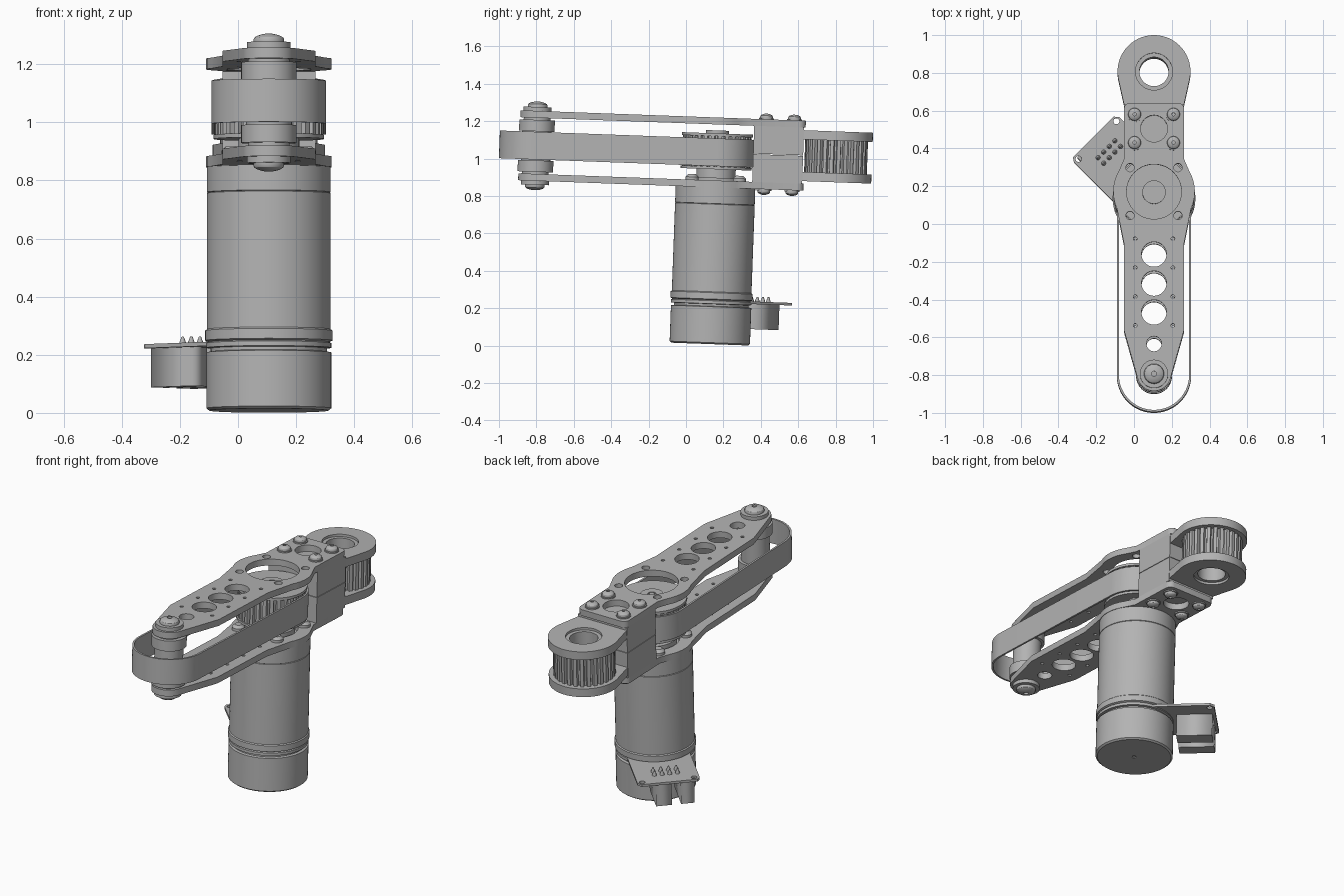
import bpy
import bmesh
from math import sin, cos, pi, radians, sqrt
from mathutils import Matrix, Vector

default_cube = bpy.data.objects.get("Cube")
if default_cube:
    bpy.data.objects.remove(default_cube, do_unlink=True)

# One grey for the whole machine
grey = bpy.data.materials.new("machine grey")
grey.use_nodes = True
colour = (0.45, 0.45, 0.45, 1)
grey.diffuse_color = colour
grey.node_tree.nodes["Principled BSDF"].inputs["Base Color"].default_value = colour

# The whole machine leans slightly; its own origin is the motor's foot
FRAME = Matrix.Translation((0.106, 0.127, 0.008)) @ Matrix.Rotation(radians(-2.1), 4, "X")
MID = 1.025          # height of the plane between the two arm plates
TIP = -0.966         # idler axis
END = 0.638          # output pulley axis


def finish(name, bm, smooth=True):
    bmesh.ops.remove_doubles(bm, verts=bm.verts, dist=0.0001)
    bmesh.ops.recalc_face_normals(bm, faces=bm.faces)
    mesh = bpy.data.meshes.new(name)
    bm.to_mesh(mesh)
    bm.free()
    mesh.materials.append(grey)
    obj = bpy.data.objects.new(name, mesh)
    bpy.context.collection.objects.link(obj)
    obj.matrix_world = FRAME
    if smooth:
        bpy.ops.object.select_all(action="DESELECT")
        obj.select_set(True)
        bpy.context.view_layer.objects.active = obj
        bpy.ops.object.shade_smooth_by_angle(angle=radians(30))
    return obj


def arc(x, y, r, start, end, steps):
    angles = [radians(start + (end - start) * i / steps) for i in range(steps + 1)]
    return [(x + r * cos(a), y + r * sin(a)) for a in angles]


def circle(x, y, r, steps=40):
    return arc(x, y, r, 0, 360, steps)[:-1]


def prism(name, loops, low, high, smooth=True):
    """Extrude a flat outline; every loop after the first is a hole."""
    curve = bpy.data.curves.new(name, "CURVE")
    curve.dimensions = "2D"
    curve.fill_mode = "BOTH"
    curve.extrude = (high - low) / 2
    for loop in loops:
        spline = curve.splines.new("POLY")
        spline.points.add(len(loop) - 1)
        for point, (x, y) in zip(spline.points, loop):
            point.co = (x, y, 0, 1)
        spline.use_cyclic_u = True
    helper = bpy.data.objects.new("helper", curve)
    bpy.context.collection.objects.link(helper)
    bpy.context.view_layer.update()
    graph = bpy.context.evaluated_depsgraph_get()
    mesh = bpy.data.meshes.new_from_object(helper.evaluated_get(graph))
    bm = bmesh.new()
    bm.from_mesh(mesh)
    bpy.data.objects.remove(helper, do_unlink=True)
    bpy.data.curves.remove(curve)
    bpy.data.meshes.remove(mesh)
    bmesh.ops.translate(bm, verts=bm.verts, vec=(0, 0, (low + high) / 2))
    return finish(name, bm, smooth)


def lathe(name, profile, x=0, y=0, steps=64):
    """Turn a (radius, height) profile round a vertical axis."""
    bm = bmesh.new()
    verts = [bm.verts.new((r, 0, z)) for r, z in profile]
    edges = [bm.edges.new(pair) for pair in zip(verts, verts[1:])]
    bmesh.ops.spin(bm, geom=verts + edges, cent=(0, 0, 0), axis=(0, 0, 1),
                   angle=2 * pi, steps=steps, use_merge=True)
    bmesh.ops.translate(bm, verts=bm.verts, vec=(x, y, 0))
    return finish(name, bm)


def drum(name, r, low, high, x=0, y=0, steps=48):
    return lathe(name, [(0, low), (r, low), (r, high), (0, high)], x, y, steps)


def gear(r, root, teeth, y=0):
    points = []
    for i in range(teeth):
        for radius, part in ((root, 0), (r, 0.12), (r, 0.62), (root, 0.74)):
            a = 2 * pi * (i + part) / teeth
            points.append((radius * cos(a), y + radius * sin(a)))
    return points


def flip(z, side):
    return MID + side * z


def dome_screw(name, side, x, y, washer, base, r, top):
    """Washer and round head with a socket, on the outside of a plate."""
    rim = base + 0.3 * (top - base)
    shape = [(0, 0.18), (washer, 0.18), (washer, base), (r, base), (r, rim)]
    shape += [(r * cos(a), rim + (top - rim) * sin(a)) for a in (0.35, 0.7, 1.05)]
    shape += [(0.25 * r, top), (0.25 * r, top - 0.012), (0, top - 0.012)]
    lathe(name, [(radius, flip(z, side)) for radius, z in shape], x, y, 32)


# Motor with its end cap, bands and gearbox
lathe("motor", [(0, 0.004), (0.012, 0.004), (0.012, 0), (0.205, 0), (0.215, 0.008),
                (0.215, 0.2), (0.2, 0.203), (0.2, 0.214), (0.215, 0.216),
                (0.215, 0.232), (0.208, 0.236), (0.219, 0.241), (0.219, 0.275),
                (0.213, 0.28), (0.213, 0.748), (0.21, 0.75), (0.213, 0.752),
                (0.213, 0.838), (0, 0.838)], steps=96)
drum("gearbox_boss", 0.13, 0.83, 0.89)
for sx in (-1, 1):
    for sy in (-1, 1):
        lathe("gearbox_screw", [(0, 0.87), (0.035, 0.87), (0.035, 0.89),
                                (0.02, 0.905), (0, 0.905)],
              sx * 0.127, sy * 0.127, 24)


# Encoder board, reaching out diagonally behind the motor
def diagonal(u, t):
    return ((t - u) / sqrt(2), (t + u) / sqrt(2))


def board_box(name, u0, u1, t0, t1, low, high):
    loop = [diagonal(u, t) for u, t in ((u0, t0), (u1, t0), (u1, t1), (u0, t1))]
    prism(name, [loop], low, high, False)


corners = [(0.1, -0.165), (0.435, -0.165), (0.457, -0.15), (0.457, 0.155),
           (0.435, 0.175), (0.1, 0.175)]
prism("encoder_board", [[diagonal(u, t) for u, t in corners]]
      + [circle(*diagonal(0.43, t), 0.016, 20) for t in (-0.135, 0.148)], 0.222, 0.236)
board_box("wide_connector", 0.24, 0.44, -0.01, 0.076, 0.088, 0.222)
board_box("narrow_connector", 0.24, 0.44, -0.134, -0.06, 0.088, 0.222)
for u in (0.32, 0.362):
    for i in range(4):
        x, y = diagonal(u, -0.057 + 0.042 * i)
        lathe("connector_pin", [(0, 0.23), (0.013, 0.23), (0.012, 0.24),
                                (0.004, 0.262), (0, 0.262)], x, y, 12)

# Two matching arm plates
right_edge = arc(0, TIP, 0.09, -90, -12, 8)
right_edge += [(0.16, -0.73), (0.16, -0.27)]
right_edge += arc(0, 0, 0.216, -25, 30, 8)
right_edge += [(0.16, 0.17)] + arc(0.125, 0.435, 0.035, 0, 90, 6)
outline = right_edge + [(-x, y) for x, y in reversed(right_edge[1:])]
holes = [circle(0, 0, 0.145, 64), circle(0, 0.334, 0.071), circle(0, -0.806, 0.04)]
holes += [circle(0, y, 0.066) for y in (-0.332, -0.486, -0.639)]
for sx in (-1, 1):
    holes += [circle(sx * 0.127, y, 0.022, 20) for y in (-0.127, 0.127)]
    holes += [circle(sx * 0.1, -0.25 - 0.153 * i, 0.01, 12) for i in range(4)]

# Output guard outline: round end tapering into the clamp block
guard = [(-0.15, 0.3), (0.15, 0.3), (0.158, 0.46)] + arc(0, END, 0.193, -10, 190, 40)
guard += [(-0.158, 0.46)]

for side, where in ((1, "upper"), (-1, "lower")):
    def slab(name, loops, a, b):
        low, high = sorted((flip(a, side), flip(b, side)))
        return prism(where + "_" + name, loops, low, high)

    slab("arm_plate", [outline] + holes, 0.15, 0.187)
    slab("output_guard", [guard, circle(0, END, 0.098)], 0.087, 0.136)
    slab("output_bearing", [circle(0, END, 0.098), circle(0, END, 0.077)], 0.087, 0.122)
    block = [(-0.16, 0.195), (0.16, 0.195), (0.16, 0.462), (-0.16, 0.462)]
    slab("clamp_block", [block], 0.0015, 0.15)
    for sx in (-1, 1):
        for y in (0.259, 0.409):
            dome_screw(where + "_clamp_screw", side, sx * 0.103, y,
                       0.04, 0.194, 0.034, 0.217)
    # Idler stack at the narrow end
    dome_screw(where + "_idler_screw", side, 0, TIP, 0.075, 0.208, 0.053, 0.237)
    slab("idler_washer", [circle(0, TIP, 0.072)], 0.138, 0.152)
    slab("idler_collar", [circle(0, TIP, 0.095, 48)], 0.078, 0.139)
drum("idler_roller", 0.078, 0.94, 1.11, 0, TIP)

# Drive pulley on the motor shaft
prism("drive_pulley", [gear(0.184, 0.168, 30)], 0.945, 1.115)
drum("lower_flange", 0.19, 0.935, 0.949, steps=64)
drum("upper_flange", 0.19, 1.112, 1.127, steps=64)
drum("lower_hub", 0.105, 0.885, 0.937)
lathe("upper_hub", [(0, 1.12), (0.062, 1.12), (0.062, 1.143), (0.022, 1.143),
                    (0.022, 1.137), (0.015, 1.137), (0.015, 1.143), (0, 1.143)])

# Output pulley, open through the middle
prism("output_pulley", [gear(0.168, 0.15, 28, END), circle(0, END, 0.077)], 0.93, 1.12)


# Flat belt round the drive pulley and the idler
def belt_loop(r):
    return arc(0, 0, r, 0, 180, 40) + arc(0, TIP, r, 180, 360, 40)


prism("drive_belt", [belt_loop(0.197), belt_loop(0.186)], 0.952, 1.1)
